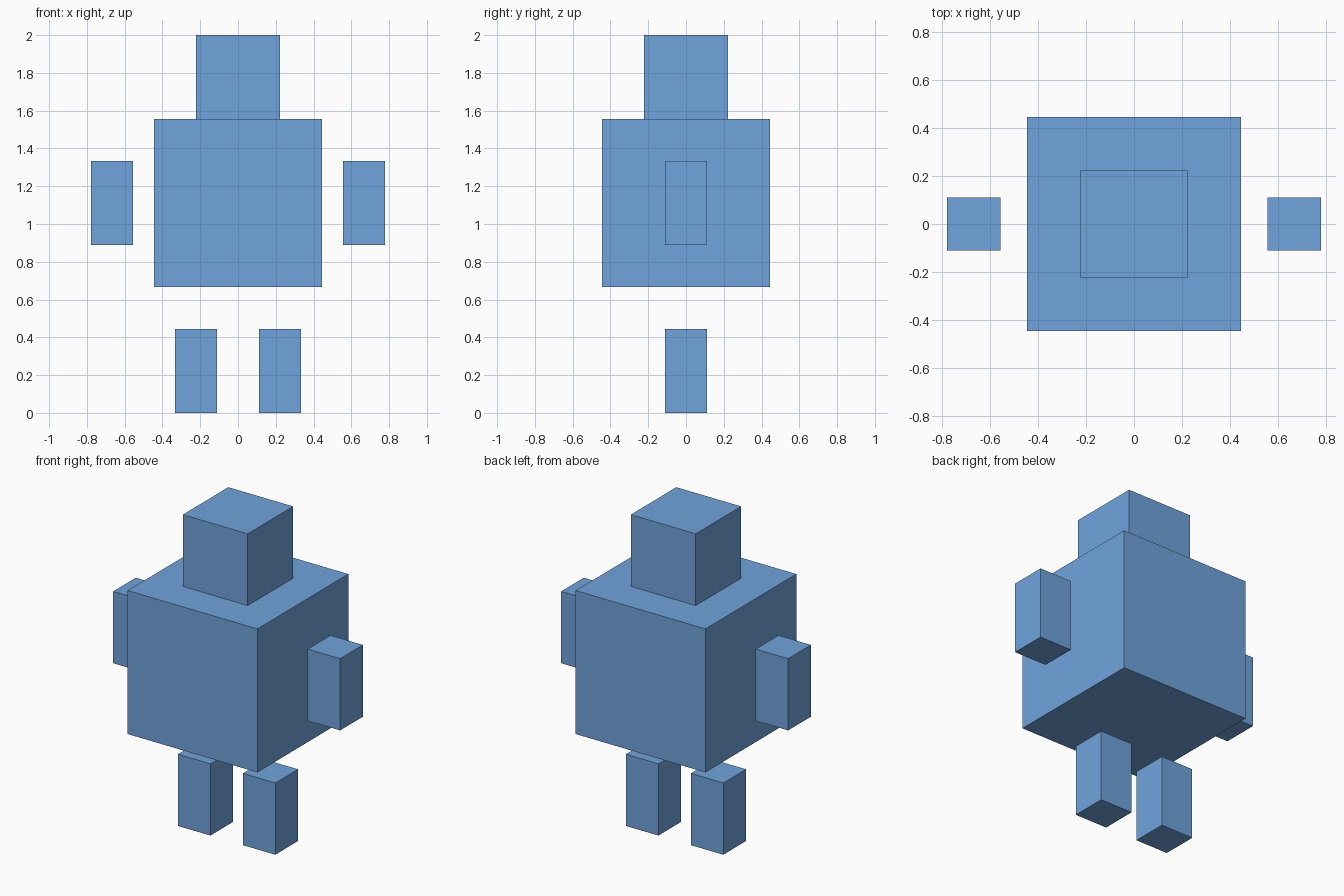
import bpy

if "Cube" in bpy.data.objects:
    bpy.data.objects.remove(bpy.data.objects["Cube"])

U = 2 / 9  # the whole figure sits on a grid of nine units in height

blue = bpy.data.materials.new("blue")
blue.diffuse_color = (0.16, 0.37, 0.71, 1)
blue.use_nodes = True
blue.node_tree.nodes["Principled BSDF"].inputs["Base Color"].default_value = blue.diffuse_color


def box(name, centre, size):
    """Add a box with its centre and size given in grid units."""
    bpy.ops.mesh.primitive_cube_add(size=1, location=[c * U for c in centre])
    obj = bpy.context.object
    obj.name = name
    obj.scale = [s * U for s in size]
    bpy.ops.object.transform_apply(location=False, rotation=False, scale=True)
    obj.data.materials.append(blue)
    return obj


# Head resting on the body
box("head", (0, 0, 8), (2, 2, 2))
box("body", (0, 0, 5), (4, 4, 4))

# Floating arms and legs, mirrored left and right
for side, sign in (("left", -1), ("right", 1)):
    box(f"{side}_arm", (3 * sign, 0, 5), (1, 1, 2))
    box(f"{side}_leg", (1 * sign, 0, 1), (1, 1, 2))
